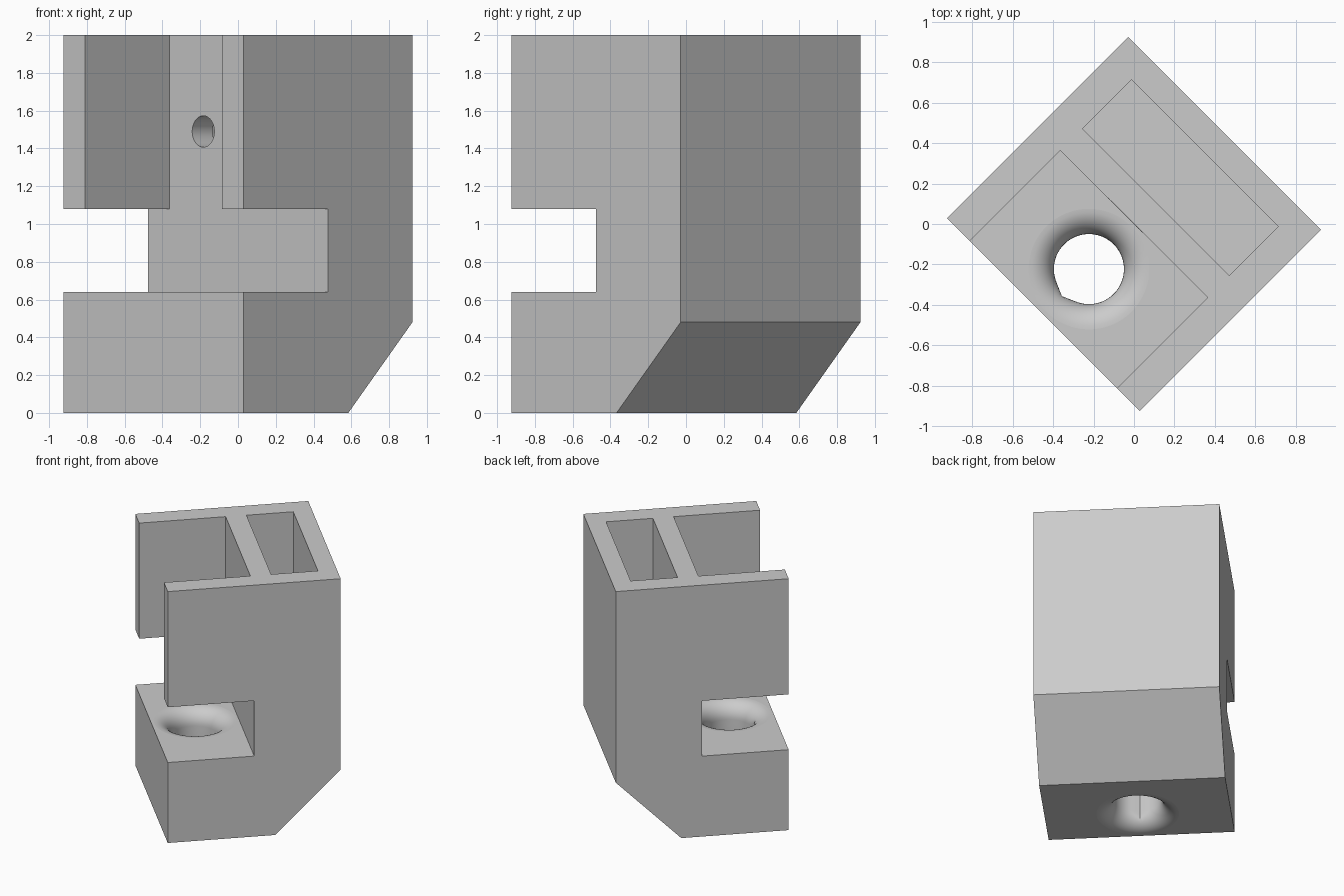
import bpy, bmesh, math
from mathutils import Matrix

if "Cube" in bpy.data.objects:
    bpy.data.objects.remove(bpy.data.objects["Cube"])

HALF_U, HALF_W = 0.633, 0.673      # half depth and half width of the block
SLOT_Z = (0.64, 1.08)              # cross slot floor and ceiling
HOLE_U, THROAT, FILLET = -0.315, 0.173, 0.125

grey = bpy.data.materials.new("light grey plastic")
grey.use_nodes = True
grey.diffuse_color = (0.6, 0.6, 0.6, 1)
grey.node_tree.nodes["Principled BSDF"].inputs["Base Color"].default_value = (0.6, 0.6, 0.6, 1)


def make_object(name, bm):
    bmesh.ops.recalc_face_normals(bm, faces=bm.faces)
    mesh = bpy.data.meshes.new(name)
    bm.to_mesh(mesh)
    bm.free()
    mesh.materials.append(grey)
    obj = bpy.data.objects.new(name, mesh)
    bpy.context.collection.objects.link(obj)
    return obj


def box(name, u0, u1, half_w, z0, z1):
    bm = bmesh.new()
    bmesh.ops.create_cube(bm, size=1)
    bm.transform(Matrix.Translation(((u0 + u1) / 2, 0, (z0 + z1) / 2))
                 @ Matrix.Diagonal((u1 - u0, half_w * 2, z1 - z0, 1)))
    return make_object(name, bm)


def funnel():
    """Round hole with rounded rims and a small pointed crease on its open side."""
    steps, segments, top = 10, 90, SLOT_Z[0]
    rim = []
    for i in range(steps + 1):
        a = math.pi / 2 * i / steps
        rim.append((THROAT + FILLET * (1 - math.sin(a)), FILLET * (1 - math.cos(a))))
    rim[0] = (rim[0][0], 0)
    profile = [(rim[0][0], -0.05)] + rim
    profile += [(r, top - z) for r, z in reversed(profile)]
    tip = math.radians(24)
    bm = bmesh.new()
    rings = []
    for r, z in profile:
        ring = []
        for k in range(segments):
            a = 2 * math.pi * k / segments
            off = abs(a - math.pi)
            bump = THROAT * (1 / math.cos(tip - off) - 1) if off < tip else 0
            radius = max(r, THROAT + bump)
            ring.append(bm.verts.new((HOLE_U + radius * math.cos(a), radius * math.sin(a), z)))
        rings.append(ring)
    for low, high in zip(rings, rings[1:]):
        for k in range(segments):
            n = (k + 1) % segments
            bm.faces.new((low[k], low[n], high[n], high[k]))
    bm.faces.new(rings[0])
    bm.faces.new(rings[-1])
    return make_object("funnel_cutter", bm)


# Block: side profile with chamfered heel and open cross slot, swept across the width
outline = [(-HALF_U, 0), (0.153, 0), (HALF_U, 0.48), (HALF_U, 2), (-HALF_U, 2),
           (-HALF_U, SLOT_Z[1]), (0, SLOT_Z[1]), (0, SLOT_Z[0]), (-HALF_U, SLOT_Z[0])]
bm = bmesh.new()
side = bm.faces.new([bm.verts.new((u, -HALF_W, z)) for u, z in outline])
swept = bmesh.ops.extrude_face_region(bm, geom=[side])
bmesh.ops.translate(bm, vec=(0, 2 * HALF_W, 0),
                    verts=[v for v in swept["geom"] if isinstance(v, bmesh.types.BMVert)])
body = make_object("holder_body", bm)

# Round passage through the wall between the bay and the pocket
bm = bmesh.new()
bmesh.ops.create_cone(bm, cap_ends=True, segments=48, radius1=0.083, radius2=0.083, depth=0.4)
bm.transform(Matrix.Translation((0.08, 0.26, 1.49)) @ Matrix.Rotation(math.pi / 2, 4, "Y"))
passage = make_object("passage_cutter", bm)

# Open bay, closed pocket, passage and base hole
cutters = [box("bay_cutter", -1, 0, 0.514, 0.9, 2.1),
           box("pocket_cutter", 0.152, 0.495, 0.512, SLOT_Z[1], 2.1),
           passage, funnel()]
bpy.ops.object.select_all(action="DESELECT")
bpy.context.view_layer.objects.active = body
body.select_set(True)
for cutter in cutters:
    cutter.hide_render = True
    cut = body.modifiers.new(cutter.name, "BOOLEAN")
    cut.operation, cut.solver, cut.object = "DIFFERENCE", "EXACT", cutter
    bpy.ops.object.modifier_apply(modifier=cut.name)
    bpy.data.objects.remove(cutter)

# Turn the block so one corner faces front; smooth only the curved holes
body.data.transform(Matrix.Rotation(math.pi / 4, 4, "Z"))
bpy.ops.object.shade_smooth_by_angle(angle=math.radians(20))
for face in body.data.polygons:
    if face.area > 0.05:
        face.use_smooth = False
